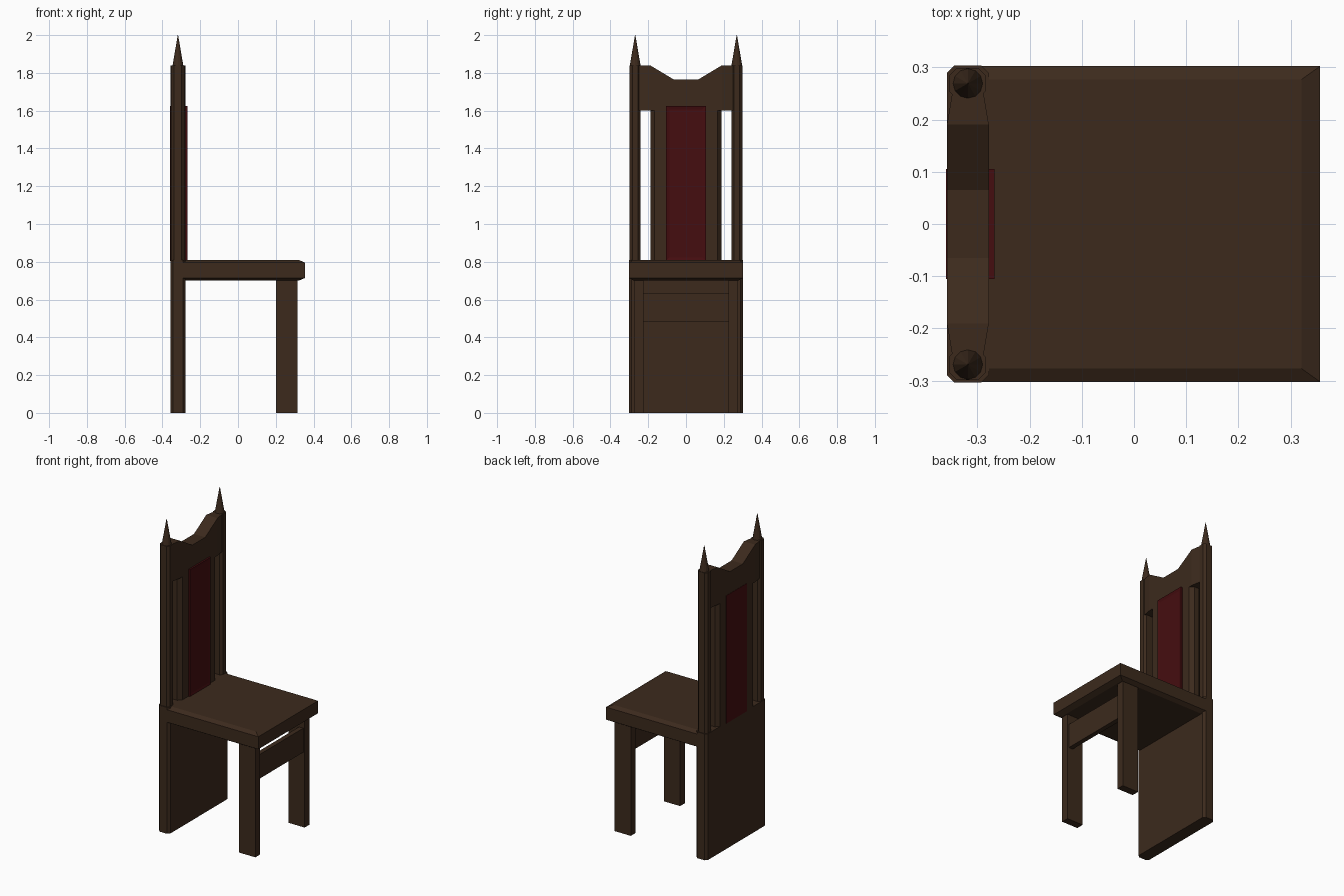
import bpy, bmesh, math
from mathutils import Vector

if "Cube" in bpy.data.objects:
    bpy.data.objects.remove(bpy.data.objects["Cube"])


def material(name, rgb):
    m = bpy.data.materials.new(name)
    m.diffuse_color = (*rgb, 1)
    m.use_nodes = True
    m.node_tree.nodes["Principled BSDF"].inputs["Base Color"].default_value = m.diffuse_color
    return m


WOOD = material("dark_wood", (0.045, 0.023, 0.012))
RED = material("red_cloth", (0.06, 0.004, 0.005))


def loft(name, rings, mat=WOOD):
    """Skin a closed solid through matching rings of points."""
    bm = bmesh.new()
    vs = [[bm.verts.new(p) for p in r] for r in rings]
    n = len(vs[0])
    for a, b in zip(vs, vs[1:]):
        for i in range(n):
            j = (i + 1) % n
            bm.faces.new((a[i], a[j], b[j], b[i]))
    bm.faces.new(vs[0])
    bm.faces.new(vs[-1])
    bmesh.ops.recalc_face_normals(bm, faces=bm.faces)
    me = bpy.data.meshes.new(name)
    bm.to_mesh(me)
    bm.free()
    me.materials.append(mat)
    ob = bpy.data.objects.new(name, me)
    bpy.context.collection.objects.link(ob)
    return ob


def rect(x0, x1, y0, y1, c=0.0):
    """Rectangle outline, with corners cut by c."""
    if not c:
        return [(x0, y0), (x1, y0), (x1, y1), (x0, y1)]
    return [(x0 + c, y0), (x1 - c, y0), (x1, y0 + c), (x1, y1 - c),
            (x1 - c, y1), (x0 + c, y1), (x0, y1 - c), (x0, y0 + c)]


def column(name, outline, z0, z1, mat=WOOD):
    return loft(name, [[(x, y, z) for x, y in outline] for z in (z0, z1)], mat)


# Seat slab, chamfered above and below on its three free edges
levels = [(0.70, 0.035, 0.025), (0.715, 0, 0), (0.795, 0, 0), (0.81, 0.035, 0.025)]
loft("seat", [[(x, y, z) for x, y in rect(-0.30, 0.356 - dx, -0.302 + dy, 0.302 - dy)]
              for z, dx, dy in levels])

# Solid back panel down to the floor
column("back_panel", rect(-0.358, -0.278, -0.303, 0.303, 0.014), 0, 0.81)

# Front legs, back posts and pointed finials
for side, s in (("right", 1), ("left", -1)):
    y0, y1 = sorted((s * 0.226, s * 0.274))
    column(f"front_leg_{side}", rect(0.20, 0.315, y0, y1), 0, 0.71)
    y0, y1 = sorted((s * 0.24, s * 0.298))
    column(f"back_post_{side}", rect(-0.354, -0.284, y0, y1, 0.014), 0.80, 1.84)
    ring = [(math.cos(k * math.tau / 12), math.sin(k * math.tau / 12)) for k in range(12)]
    loft(f"finial_{side}", [[(-0.318 + r * c, s * 0.269 + r * d, z) for c, d in ring]
                            for r, z in ((0.03, 1.83), (0.001, 2.0))])

# Rail between the front legs
column("front_rail", rect(0.275, 0.305, -0.23, 0.23), 0.48, 0.635)

# Central back slat with chamfered edges
column("back_slat", rect(-0.358, -0.278, -0.188, 0.188, 0.022), 0.80, 1.61)

# Crest rail: dipped top edge, thinning towards the posts
stations = [(-0.25, 1.84, 0.010), (-0.19, 1.84, 0), (-0.065, 1.765, 0),
            (0.065, 1.765, 0), (0.19, 1.84, 0), (0.25, 1.84, 0.010)]
loft("crest_rail", [[(-0.358 + t, y, 1.60), (-0.278 - t, y, 1.60),
                     (-0.278 - t, y, z), (-0.358 + t, y, z)] for y, z, t in stations])

# Red cloth inlays on the front and back of the slat
for name, xa, xb, inset in (("front_cushion", -0.285, -0.272, 0.018),
                            ("back_cushion", -0.35, -0.3595, 0.0)):
    loft(name, [[(x, y, z) for y, z in rect(-0.105 + i, 0.105 - i, 0.805 + i, 1.625 - i)]
                for x, i in ((xa, 0), (xb + (0.005 if inset else 0), 0), (xb, inset))][:3 if inset else 2], RED)
